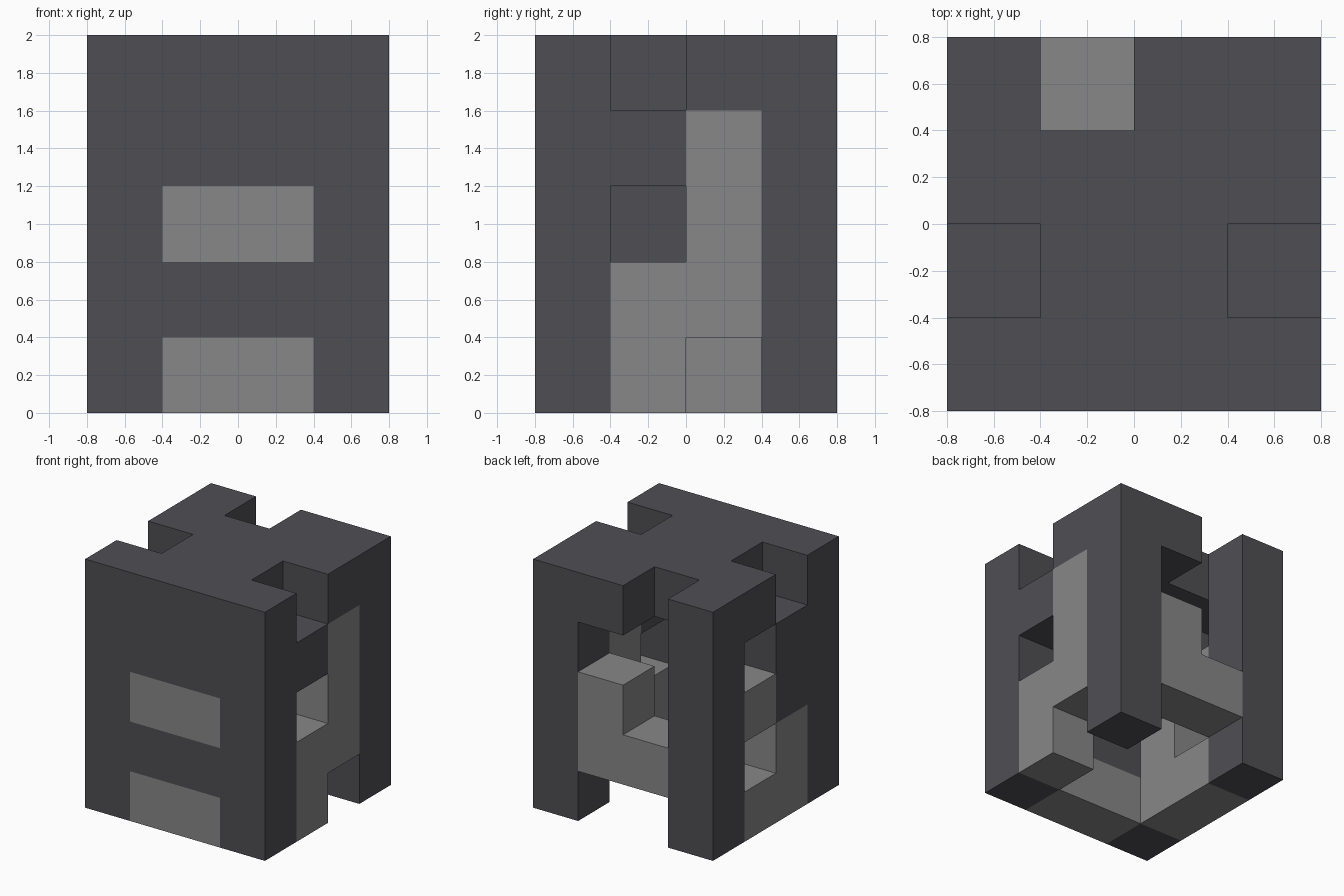
import bpy
import bmesh
from mathutils import Vector

if "Cube" in bpy.data.objects:
    bpy.data.objects.remove(bpy.data.objects["Cube"], do_unlink=True)

UNIT = 0.4


def make_material(name, colour):
    mat = bpy.data.materials.new(name)
    mat.use_nodes = True
    mat.diffuse_color = colour
    mat.node_tree.nodes["Principled BSDF"].inputs["Base Color"].default_value = colour
    return mat


MATERIALS = [make_material("dark grey", (0.078, 0.076, 0.086, 1)),
             make_material("light grey", (0.245, 0.245, 0.245, 1))]

# Block patterns: D dark, L light, . open.
# Wall rows run from the top down; plate rows run from the back to the front.
PANELS = {
    # x from -0.8 to 0.8
    "front_wall": (["DDDD", "DDDD", "DLLD", "DDDD", "DLLD"],
                   lambda col, row: (col, 0, 4 - row)),
    "back_wall": (["D.DD", "D..D", "D.LD", "DLLD", "D..D"],
                  lambda col, row: (col, 3, 4 - row)),
    # y from -0.4 to 0.4, between the front and back walls
    "left_wall": ([".D", "DL", ".L", "LL", "L."],
                  lambda col, row: (3, col + 1, 4 - row)),
    "right_wall": ([".D", "D.", "DL", "L.", "LL"],
                   lambda col, row: (0, col + 1, 4 - row)),
    "top_plate": (["DD", "DD"],
                  lambda col, row: (col + 1, 2 - row, 4)),
}

# Collect the blocks of every panel
blocks = {}
for part, (rows, place) in PANELS.items():
    for r, row in enumerate(rows):
        for c, mark in enumerate(row):
            if mark != ".":
                blocks[place(c, r)] = (part, "DL".index(mark))


def add_outer_faces(bm, cell, colour):
    """Add the sides of a block that do not touch another block."""
    corner = Vector(cell)
    for axis in range(3):
        u, v = Vector(), Vector()
        u[(axis + 1) % 3] = 1
        v[(axis + 2) % 3] = 1
        for side in (0, 1):
            neighbour = list(cell)
            neighbour[axis] += 2 * side - 1
            if tuple(neighbour) in blocks:
                continue
            base = corner.copy()
            base[axis] += side
            quad = [base, base + u, base + u + v, base + v]
            if side == 0:
                quad.reverse()
            face = bm.faces.new([bm.verts.new((p - Vector((2, 2, 0))) * UNIT) for p in quad])
            face.material_index = colour


# Build each panel as one clean shell
for part in PANELS:
    bm = bmesh.new()
    for cell, (owner, colour) in blocks.items():
        if owner == part:
            add_outer_faces(bm, cell, colour)
    bmesh.ops.remove_doubles(bm, verts=bm.verts[:], dist=0.001)
    bmesh.ops.dissolve_limit(bm, angle_limit=0.01, verts=bm.verts[:],
                             edges=bm.edges[:], delimit={"MATERIAL"})
    mesh = bpy.data.meshes.new(part)
    bm.to_mesh(mesh)
    bm.free()
    for mat in MATERIALS:
        mesh.materials.append(mat)
    bpy.context.collection.objects.link(bpy.data.objects.new(part, mesh))
